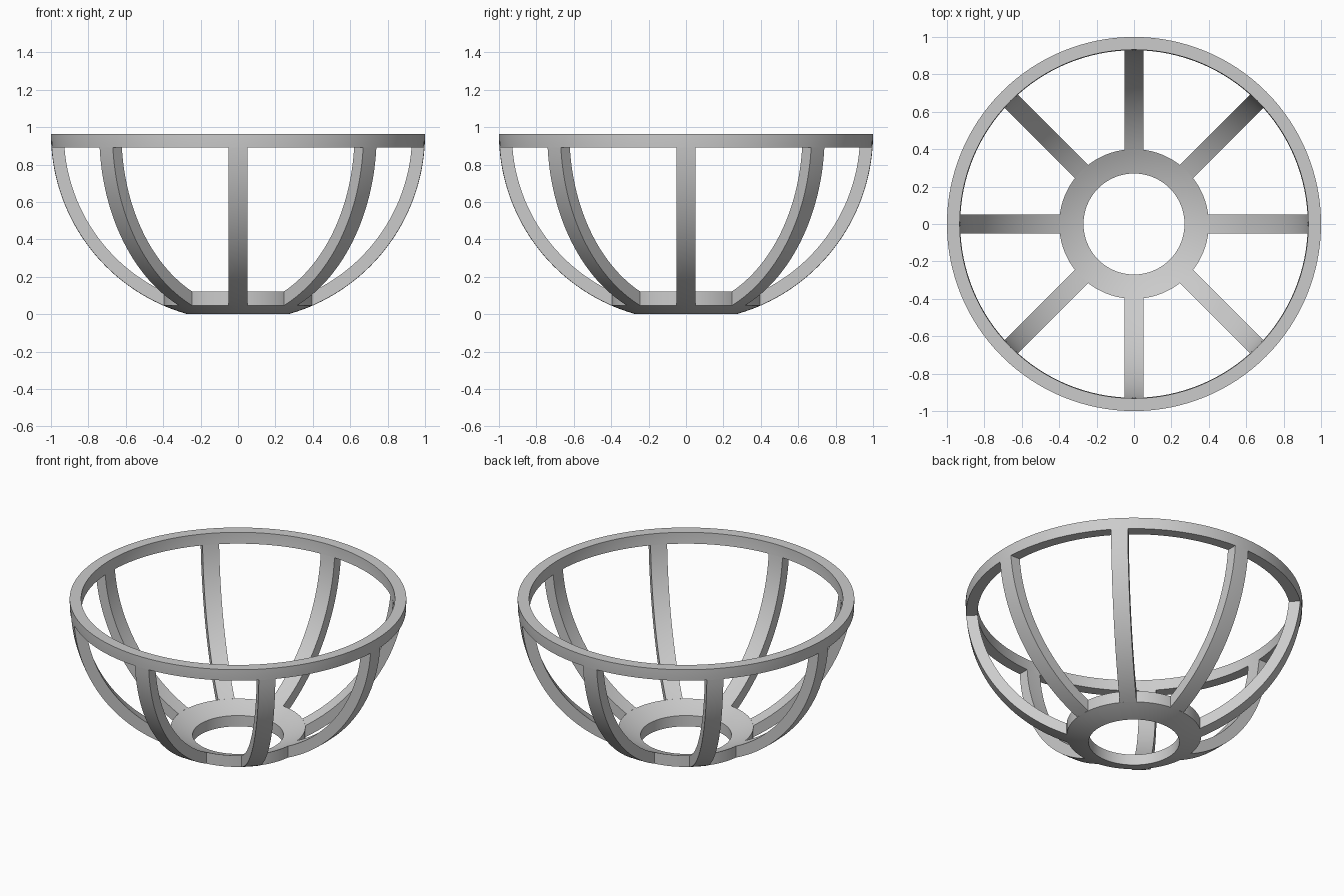
import bpy
import bmesh
from math import sin, cos, acos, asin, sqrt, pi, radians

cube = bpy.data.objects.get("Cube")
if cube:
    bpy.data.objects.remove(cube, do_unlink=True)

OUTER, INNER = 1.0, 0.932      # radii of the spherical shell
CENTRE = 0.963                 # height of the sphere centre, also the rim top
HOLE, HUB = 0.27, 0.40         # radii of the base ring
RIM_BOTTOM = 0.89
HALF_WIDTH = 0.05              # half the rib width
RIBS = 8
SEGMENTS = 128

grey = bpy.data.materials.new("light grey")
grey.use_nodes = True
colour = (0.6, 0.6, 0.6, 1)
grey.diffuse_color = colour
grey.node_tree.nodes["Principled BSDF"].inputs["Base Color"].default_value = colour


def finish(name, bm):
    bmesh.ops.recalc_face_normals(bm, faces=bm.faces)
    mesh = bpy.data.meshes.new(name)
    bm.to_mesh(mesh)
    bm.free()
    mesh.materials.append(grey)
    obj = bpy.data.objects.new(name, mesh)
    bpy.context.collection.objects.link(obj)
    bpy.ops.object.select_all(action='DESELECT')
    obj.select_set(True)
    bpy.context.view_layer.objects.active = obj
    bpy.ops.object.shade_smooth_by_angle(angle=radians(30))
    return obj


def skin(bm, loops, closed):
    """Bridge successive closed loops of points with quads."""
    rows = [[bm.verts.new(p) for p in loop] for loop in loops]
    n = len(rows[0])
    pairs = list(zip(rows, rows[1:])) + ([(rows[-1], rows[0])] if closed else [])
    for a, b in pairs:
        for i in range(n):
            j = (i + 1) % n
            bm.faces.new((a[i], a[j], b[j], b[i]))
    if not closed:
        bm.faces.new(rows[0])
        bm.faces.new(rows[-1])


def shell_arc(radius, start, end, steps):
    """Points (r, z) along the lower half of the sphere."""
    angles = [start + (end - start) * i / steps for i in range(steps + 1)]
    return [(radius * sin(t), CENTRE - radius * cos(t)) for t in angles]


def shell_ring(name, limits, steps):
    """Revolve a slice of the shell; limits gives the angles for a radius."""
    profile = (shell_arc(OUTER, *limits(OUTER), steps)
               + shell_arc(INNER, *limits(INNER), steps)[::-1])
    turns = [2 * pi * k / SEGMENTS for k in range(SEGMENTS)]
    bm = bmesh.new()
    skin(bm, [[(r * cos(a), r * sin(a), z) for r, z in profile] for a in turns], True)
    return finish(name, bm)


# Base ring with upright inner and outer walls, and the flat topped rim
shell_ring("base_ring", lambda r: (asin(HOLE / r), asin(HUB / r)), 6)
shell_ring("rim", lambda r: (acos((CENTRE - RIM_BOTTOM) / r), pi / 2), 4)


def rib_line(radius, y):
    """Curve of the shell at a fixed sideways offset, from base ring to rim."""
    r = sqrt(radius ** 2 - y ** 2)
    start = asin(sqrt(HUB ** 2 - y ** 2) / r)
    end = acos((CENTRE - RIM_BOTTOM) / r)
    return [(x, y, z) for x, z in shell_arc(r, start, end, 40)]


# Parallel sided ribs
offsets = [-HALF_WIDTH, 0, HALF_WIDTH]
lines = [rib_line(OUTER, y) for y in offsets] + [rib_line(INNER, y) for y in offsets[::-1]]
for k in range(RIBS):
    bm = bmesh.new()
    skin(bm, list(zip(*lines)), False)
    rib = finish(f"rib_{k + 1}", bm)
    rib.rotation_euler.z = 2 * pi * k / RIBS
